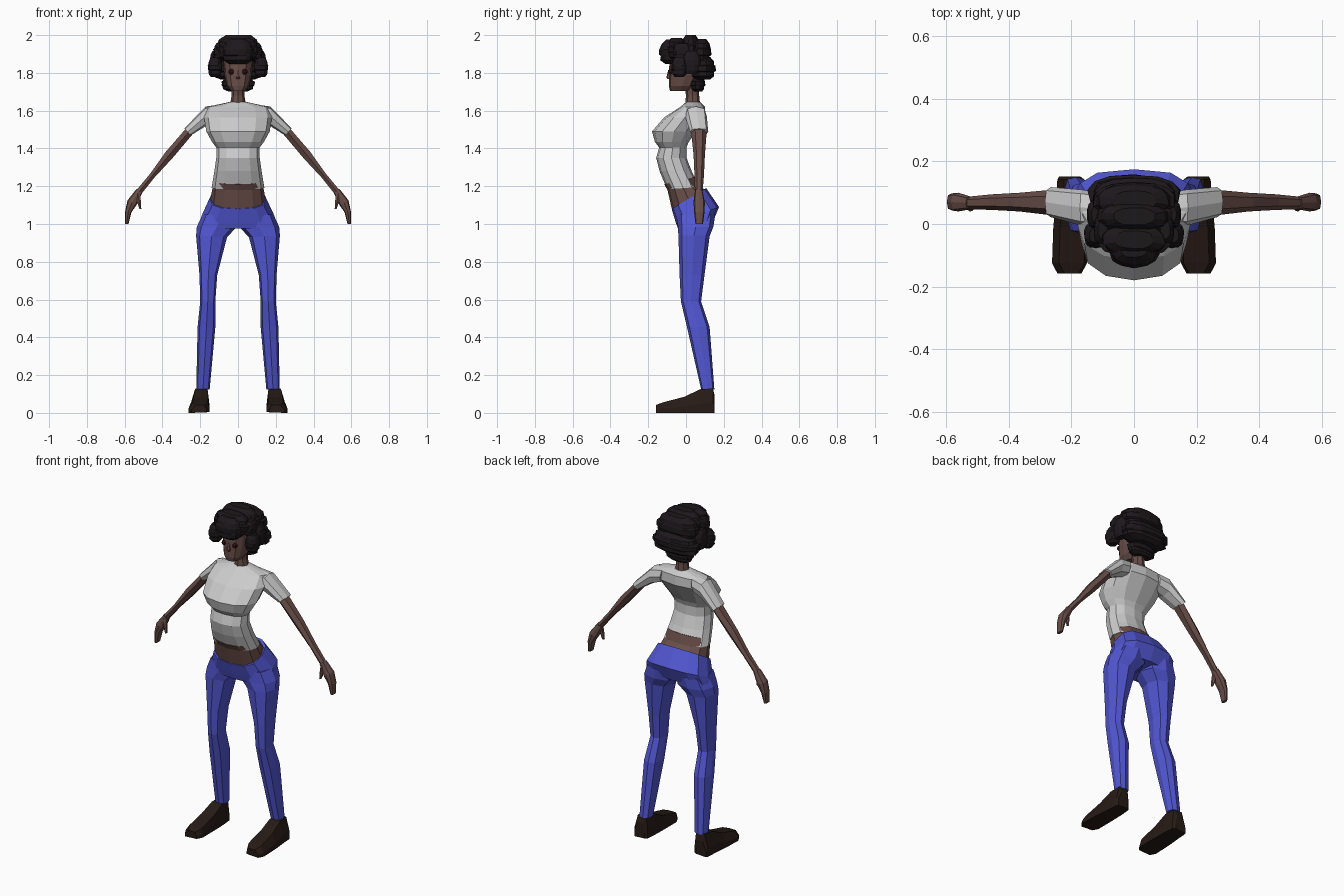
import bpy, bmesh, math, random
random.seed(4)


def material(name, rgb):
    m = bpy.data.materials.new(name)
    m.diffuse_color = (*rgb, 1)
    return m


SKIN = material("skin", (0.14, 0.075, 0.065))
DENIM = material("denim", (0.085, 0.095, 0.65))
LEATHER = material("leather", (0.02, 0.011, 0.008))
HAIR = material("hair", (0.012, 0.009, 0.011))
EYE = material("eye", (0.03, 0.006, 0.006))


def power(v, p):
    return math.copysign(abs(v) ** p, v)


def ring(a, b, y0, y1, n=8, p=1.0, tilt=0.0):
    """Rounded section between xz points a and b, from y0 to y1; tilt lifts the back."""
    pts = []
    for i in range(n):
        t = 2 * math.pi * i / n
        u, v = power(math.sin(t), p), power(math.cos(t), p)
        pts.append(((a[0] + b[0]) / 2 + (a[0] - b[0]) / 2 * u,
                    (y0 + y1) / 2 - (y1 - y0) / 2 * v,
                    (a[1] + b[1]) / 2 + (a[1] - b[1]) / 2 * u - tilt * v))
    return pts


def loft(name, rings, mat=None, mirror=False, caps=True):
    """Skin a list of rings, optionally with a mirrored twin."""
    bm = bmesh.new()
    for s in ((1, -1) if mirror else (1,)):
        rows = [[bm.verts.new((s * x, y, z)) for x, y, z in r] for r in rings]
        for r, q in zip(rows, rows[1:]):
            for i in range(len(r)):
                j = (i + 1) % len(r)
                bm.faces.new((r[i], r[j], q[j], q[i]))
        if caps:
            bm.faces.new(rows[0])
            bm.faces.new(rows[-1])
    bmesh.ops.recalc_face_normals(bm, faces=bm.faces)
    me = bpy.data.meshes.new(name)
    bm.to_mesh(me)
    bm.free()
    if mat:
        me.materials.append(mat)
    ob = bpy.data.objects.new(name, me)
    bpy.context.collection.objects.link(ob)
    return ob


def body(name, rows, mat=None, n=12, p=1.0):
    """Centred part from rows of z, half width, front y, back y, tilt."""
    return loft(name, [ring((w, z), (-w, z), f, b, n, p, t) for z, w, f, b, t in rows], mat)


def limb(name, rows, mat=None, n=8, p=1.0):
    """Pair of limbs from rows of outer x, z, inner x, z, front y, back y."""
    return loft(name, [ring(r[0:2], r[2:4], r[4], r[5], n, p) for r in rows], mat, mirror=True)


# Shirt and sleeves
body("shirt", [
    (1.645, .05, .0, .075, 0), (1.62, .165, -.03, .1, 0), (1.565, .18, -.115, .105, 0),
    (1.49, .168, -.18, .055, 0), (1.435, .138, -.165, .015, 0), (1.405, .115, -.142, .002, 0),
    (1.35, .115, -.158, .003, 0), (1.28, .125, -.14, .03, 0), (1.19, .14, -.1, .072, .006)], p=.9)
limb("sleeve", [
    (.1, 1.632, .11, 1.54, .0, .1), (.172, 1.622, .168, 1.52, -.005, .11),
    (.285, 1.505, .248, 1.47, .022, .118)], p=.75)

# Bare midriff
body("midriff", [
    (1.23, .125, -.115, .05, .02), (1.19, .135, -.098, .07, .01),
    (1.125, .147, -.073, .105, .055)], SKIN, p=.85)

# Arms, hands and thumbs
limb("arm", [
    (.272, 1.515, .24, 1.47, .027, .11), (.385, 1.385, .345, 1.345, .04, .1),
    (.465, 1.27, .44, 1.245, .045, .095), (.54, 1.18, .508, 1.16, .047, .088)], SKIN, 6)
limb("hand", [
    (.538, 1.185, .508, 1.162, .047, .088), (.585, 1.125, .538, 1.1, .04, .1),
    (.598, 1.065, .565, 1.06, .043, .098), (.598, 1.0, .58, 1.0, .05, .09)], SKIN, 8, .7)
limb("thumb", [
    (.548, 1.16, .515, 1.165, .045, .075), (.535, 1.115, .513, 1.12, .04, .068),
    (.523, 1.08, .511, 1.08, .042, .06)], SKIN, 6)

# Trousers: pelvis and legs
body("trouser_pelvis", [
    (1.135, .15, -.076, .107, .055), (1.05, .19, -.055, .175, .04),
    (.99, .21, -.042, .14, .015)], DENIM, p=.7)
limb("trouser_leg", [
    (.188, 1.05, .005, 1.05, -.048, .155), (.218, .985, .006, .985, -.043, .145),
    (.222, .94, .058, .93, -.04, .125), (.204, .73, .11, .73, -.034, .098),
    (.2, .59, .12, .59, -.027, .08), (.214, .455, .12, .455, .005, .125),
    (.221, .125, .15, .125, .08, .15)], DENIM, 8, .75)

# Shoes, lofted from heel to toe
shoe = []
for y, xi, xo, h in [(.152, .172, .24, .09), (.142, .158, .245, .13), (.075, .152, .25, .125),
                     (-.01, .15, .258, .085), (-.125, .15, .262, .055), (-.158, .168, .245, .042)]:
    top = .022
    shoe.append([(xi, y, .004), (xo, y, 0), (xo, y, .4 * h), (xo - top, y, h),
                 (xi + top * .4, y, h), (xi, y, .4 * h)])
loft("shoe", shoe, LEATHER, mirror=True)

# Neck, head, nose and eyes
body("neck", [(1.63, .042, -.005, .075, 0), (1.68, .034, .0, .07, 0),
              (1.74, .036, -.01, .07, 0)], SKIN, 8)
body("head", [
    (1.705, .038, -.085, .02, 0), (1.73, .058, -.09, .045, 0), (1.79, .072, -.09, .09, 0),
    (1.86, .076, -.088, .1, 0), (1.92, .065, -.07, .085, 0)], SKIN, 12, .8)
body("nose", [(1.815, .006, -.094, -.08, 0), (1.775, .013, -.104, -.08, 0),
              (1.768, .01, -.096, -.08, 0)], SKIN, 6)
for s, side in ((1, "left"), (-1, "right")):
    bpy.ops.mesh.primitive_uv_sphere_add(segments=8, ring_count=6, radius=.015,
                                         location=(s * .036, -.08, 1.806))
    eye = bpy.context.object
    eye.name = side + "_eye"
    eye.data.materials.append(EYE)


# Curly hair made of chunky tufts with stepped layers
def tuft(name, c, r, mirror=False):
    rows = []
    levels = [(-1, .6), (-.7, .9), (-.35, .93), (-.25, 1), (.2, 1), (.3, .92), (.65, .86), (1, .55)]
    for k, s in levels:
        s *= random.uniform(.97, 1.02)
        row = ring((r[0] * s, 0), (-r[0] * s, 0), -r[1] * s, r[1] * s, 14, .8)
        rows.append([(c[0] + x * j, c[1] + y * j, c[2] + k * r[2])
                     for x, y, _ in row for j in [random.uniform(.94, 1.03)]])
    loft(name, rows, HAIR, mirror)


tuft("hair_fringe", (0, -.07, 1.912), (.085, .072, .064))
tuft("hair_front_roll", (0, -.05, 1.925), (.115, .055, .06))
tuft("hair_crown", (0, .025, 1.932), (.122, .05, .068))
tuft("hair_back_top", (0, .075, 1.912), (.132, .058, .068))
tuft("hair_back", (0, .088, 1.825), (.15, .07, .06))
tuft("hair_nape", (0, .062, 1.745), (.09, .04, .043))
tuft("hair_temple", (.122, -.035, 1.83), (.038, .042, .052), True)
tuft("hair_side", (.118, .03, 1.855), (.033, .05, .06), True)
tuft("hair_upper_side", (.1, -.02, 1.91), (.03, .05, .045), True)
